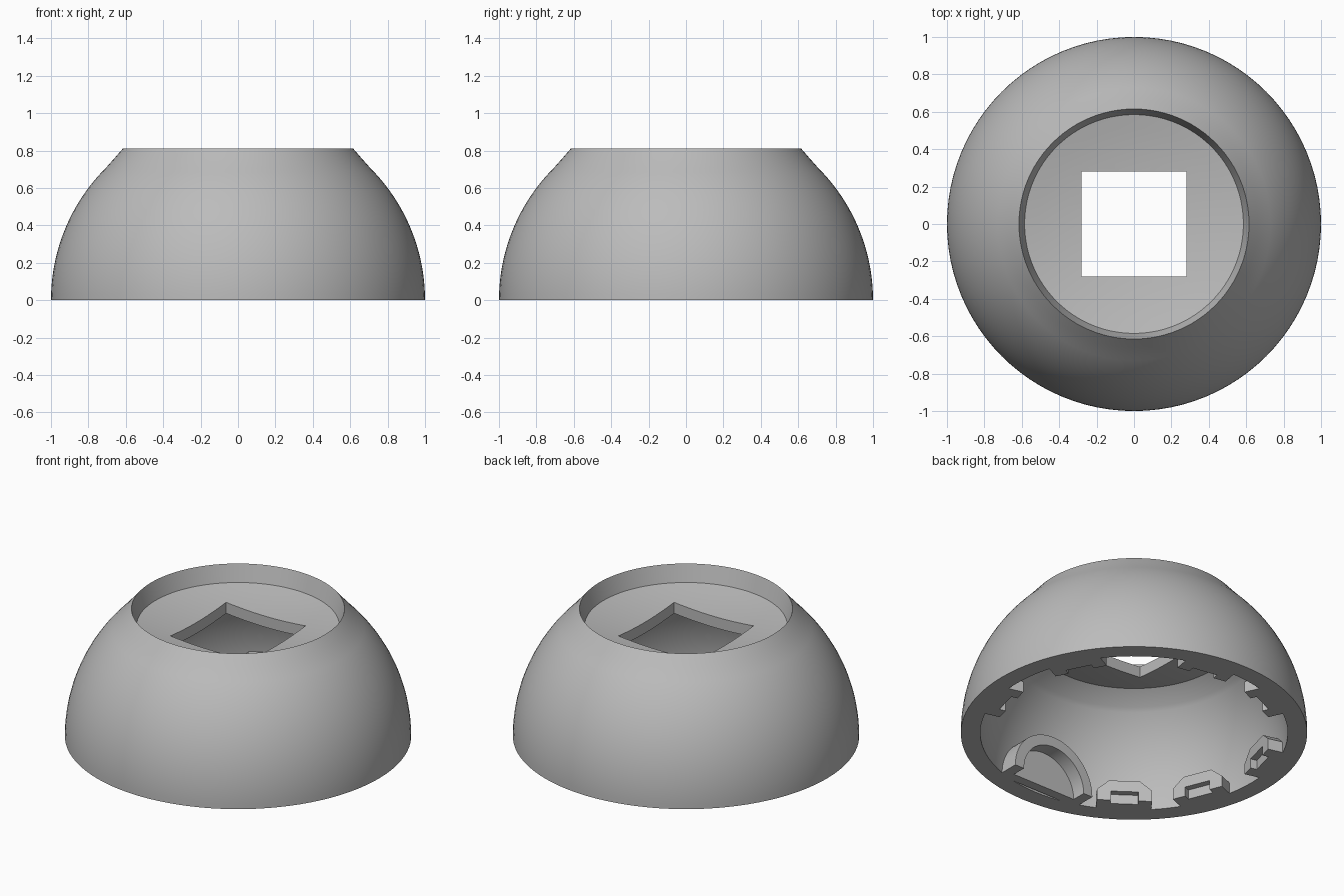
import bpy, bmesh
from math import sin, cos, pi, radians
from mathutils import Matrix

cube = bpy.data.objects.get("Cube")
if cube:
    bpy.data.objects.remove(cube)

grey = bpy.data.materials.new("plain_grey")
grey.use_nodes = True
grey.diffuse_color = (0.5, 0.5, 0.5, 1)
grey.node_tree.nodes["Principled BSDF"].inputs["Base Color"].default_value = (0.5, 0.5, 0.5, 1)


def finish(name, bm):
    bmesh.ops.recalc_face_normals(bm, faces=bm.faces[:])
    mesh = bpy.data.meshes.new(name)
    bm.to_mesh(mesh)
    bm.free()
    obj = bpy.data.objects.new(name, mesh)
    mesh.materials.append(grey)
    bpy.context.collection.objects.link(obj)
    return obj


def activate(obj):
    bpy.ops.object.select_all(action='DESELECT')
    obj.select_set(True)
    bpy.context.view_layer.objects.active = obj


def smooth(obj):
    activate(obj)
    bpy.ops.object.shade_smooth_by_angle(angle=radians(25))


def cut(obj, cutter):
    mod = obj.modifiers.new("cut", 'BOOLEAN')
    mod.operation = 'DIFFERENCE'
    mod.solver = 'EXACT'
    mod.object = cutter
    activate(obj)
    bpy.ops.object.modifier_apply(modifier=mod.name)


def box(name, size, centre):
    bm = bmesh.new()
    bmesh.ops.create_cube(bm, size=1)
    bmesh.ops.scale(bm, vec=size, verts=bm.verts)
    bmesh.ops.translate(bm, vec=centre, verts=bm.verts)
    return finish(name, bm)


def prism(name, outline, y0, y1):
    """Extrude an (x, z) outline along y."""
    bm = bmesh.new()
    face = bm.faces.new([bm.verts.new((x, y0, z)) for x, z in outline])
    new = bmesh.ops.extrude_face_region(bm, geom=[face])["geom"]
    bmesh.ops.translate(bm, vec=(0, y1 - y0, 0),
                        verts=[v for v in new if isinstance(v, bmesh.types.BMVert)])
    return finish(name, bm)


def arc(radius, start, end, steps):
    angles = [radians(start + (end - start) * i / steps) for i in range(steps + 1)]
    return [(radius * cos(a), radius * sin(a)) for a in angles]


# Hollow dome with flared rim and a shallow concave dish in its top
def dish(r):
    return 0.64 + 0.19 * r * r


radii = [0.585 * i / 8 for i in range(9)]
profile = [(r, dish(r) - 0.07) for r in radii]
profile += arc(0.888, 39.7, 0, 20)
profile += arc(1, 0, 45, 24)
profile += [(0.66, 0.76), (0.615, 0.812)]
profile += [(r, dish(r)) for r in reversed(radii)]

bm = bmesh.new()
verts = [bm.verts.new((r, 0, z)) for r, z in profile]
edges = [bm.edges.new(pair) for pair in zip(verts, verts[1:])]
bmesh.ops.spin(bm, geom=verts + edges, cent=(0, 0, 0), axis=(0, 0, 1),
               angle=2 * pi, steps=96, use_duplicate=False)
bmesh.ops.remove_doubles(bm, verts=bm.verts, dist=0.0005)
dome = finish("dome_shell", bm)

# Square opening through the dish
cutter = box("square_cutter", (0.56, 0.56, 1), (0, 0, 0.7))
cut(dome, cutter)
bpy.data.objects.remove(cutter)
smooth(dome)

# Blind arched port inside the front wall
ring = arc(0.29, 0, 180, 32) + arc(0.225, 180, 0, 32)
smooth(prism("port_arch", ring, -0.72, -0.87))
prism("port_back", arc(0.24, 0, 180, 32), -0.81, -0.87)

# Notched mounting lugs around the inside of the base
lug_outline = [(-0.16, 0), (-0.16, 0.07), (-0.09, 0.13),
               (0.09, 0.13), (0.16, 0.07), (0.16, 0)]
notch = box("notch_cutter", (0.16, 0.08, 0.12), (0, -0.78, 0))
for i, angle in enumerate((-15, 27, 80, 115, 165, 202, 234)):
    lug = prism(f"lug_{i + 1}", lug_outline, -0.78, -0.92)
    cut(lug, notch)
    lug.data.transform(Matrix.Rotation(radians(angle + 90), 4, 'Z'))
bpy.data.objects.remove(notch)
